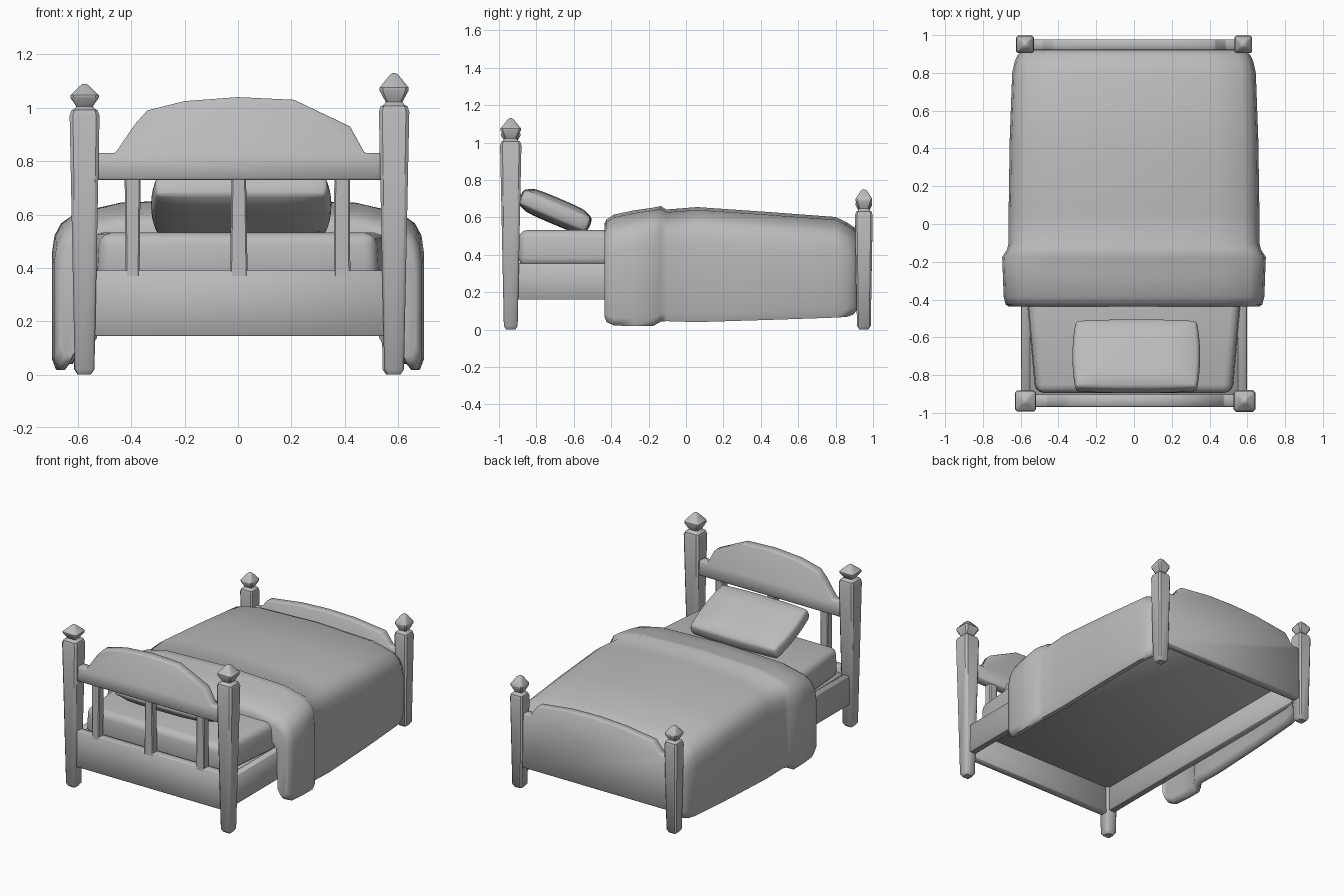
import bpy, bmesh, math
from mathutils import Matrix

if "Cube" in bpy.data.objects:
    bpy.data.objects.remove(bpy.data.objects["Cube"])

grey = bpy.data.materials.new("plain grey")
grey.diffuse_color = (0.5, 0.5, 0.5, 1)
grey.use_nodes = True
grey.node_tree.nodes["Principled BSDF"].inputs["Base Color"].default_value = grey.diffuse_color


def finish(name, bm, bevel=0, segments=1, angle=35):
    """Turn a bmesh into a named, shaded object."""
    bmesh.ops.recalc_face_normals(bm, faces=bm.faces)
    mesh = bpy.data.meshes.new(name)
    bm.to_mesh(mesh)
    bm.free()
    mesh.materials.append(grey)
    ob = bpy.data.objects.new(name, mesh)
    bpy.context.collection.objects.link(ob)
    bpy.ops.object.select_all(action='DESELECT')
    ob.select_set(True)
    bpy.context.view_layer.objects.active = ob
    if bevel:
        mod = ob.modifiers.new("soft edges", 'BEVEL')
        mod.width, mod.segments = bevel, segments
        mod.limit_method, mod.angle_limit = 'ANGLE', math.radians(40)
        bpy.ops.object.modifier_apply(modifier=mod.name)
    bpy.ops.object.shade_smooth_by_angle(angle=math.radians(angle))
    return ob


def loft(name, rings, **kw):
    """Bridge equal-length rings of points and cap both ends."""
    bm = bmesh.new()
    loops = [[bm.verts.new(p) for p in r] for r in rings]
    n = len(loops[0])
    for a, b in zip(loops, loops[1:]):
        for i in range(n):
            j = (i + 1) % n
            bm.faces.new((a[i], a[j], b[j], b[i]))
    bm.faces.new(loops[0])
    bm.faces.new(loops[-1])
    return finish(name, bm, **kw)


def square(cx, cy, z, rx, ry=None, cut=0.22):
    """Square section with chamfered corners."""
    ry = ry or rx
    c = min(rx, ry) * cut
    pts = [(rx, ry - c), (rx - c, ry), (c - rx, ry), (-rx, ry - c),
           (-rx, c - ry), (c - rx, -ry), (rx - c, -ry), (rx, c - ry)]
    return [(cx + x, cy + y, z) for x, y in pts]


def board(name, profile, y0, y1, bevel=0.006):
    """Extrude an x-z outline between two y values."""
    return loft(name, [[(x, y, z) for x, z in profile] for y in (y0, y1)],
                bevel=bevel, angle=50)


def box(name, x0, x1, y0, y1, z0, z1):
    return board(name, [(x0, z0), (x1, z0), (x1, z1), (x0, z1)], y0, y1, 0.003)


# tapered posts with pointed finials: name, x, y, top, tip, half width
for name, x, y, top, tip, r in (
        ("head_post_left", -0.575, -0.937, 0.995, 1.09, 0.056),
        ("head_post_right", 0.585, -0.937, 1.01, 1.13, 0.057),
        ("foot_post_left", -0.577, 0.951, 0.62, 0.72, 0.047),
        ("foot_post_right", 0.579, 0.951, 0.635, 0.75, 0.047)):
    h = tip - top
    levels = [(0, 0.024), (0.02, 0.037), (top - 0.025, r), (top - 0.004, r * 0.88),
              (top, r * 0.7), (top + h * 0.1, r * 0.55), (top + h * 0.45, r * 0.95),
              (top + h * 0.55, r * 0.95), (tip - 0.008, 0.017), (tip, 0.007)]
    loft(name, [square(x, y, z, w) for z, w in levels], angle=38)

# arched headboard
board("headboard_arch",
      [(-0.55, 0.73), (0.55, 0.73), (0.55, 0.83), (0.475, 0.83), (0.42, 0.93),
       (0.21, 1.03), (0, 1.04), (-0.2, 1.025), (-0.34, 0.99), (-0.385, 0.94),
       (-0.46, 0.83), (-0.55, 0.83)], -0.968, -0.902)

# headboard spindles
for i, (x, top, bottom) in enumerate(((-0.395, 0.03, 0.026), (0.003, 0.027, 0.033),
                                      (0.39, 0.029, 0.031))):
    loft(f"spindle_{i + 1}", [square(x, -0.937, 0.37, bottom, 0.026),
                              square(x, -0.937, 0.75, top, 0.026)], angle=25)

# lower head panel, foot panel, side rails and the base under the mattress
box("head_panel", -0.56, 0.56, -0.962, -0.91, 0.145, 0.39)
board("footboard",
      [(-0.56, 0.145), (0.56, 0.145), (0.56, 0.51), (0.485, 0.515), (0.43, 0.59),
       (0.2, 0.617), (0, 0.622), (-0.2, 0.612), (-0.43, 0.58), (-0.485, 0.51),
       (-0.56, 0.505)], 0.92, 0.978)
for side, s in (("left", -1), ("right", 1)):
    box(f"side_rail_{side}", min(s * 0.55, s * 0.597), max(s * 0.55, s * 0.597),
        -0.93, 0.95, 0.16, 0.355)
box("bed_base", -0.56, 0.56, -0.92, 0.93, 0.325, 0.35)

# mattress, slightly narrower at the head
loft("mattress", [[(-w - 0.01, y, 0.34), (w + 0.01, y, 0.34), (w, y, 0.532), (-w, y, 0.532)]
                  for y, w in ((-0.895, 0.515), (-0.45, 0.555), (0.5, 0.555), (0.88, 0.52))],
     bevel=0.045, segments=3, angle=60)


def blanket_ring(y, w, top, bottom):
    """Draped cross-section: outer skin over the bed, then inner skin back."""
    outer = [(w - 0.045, bottom), (w - 0.015, bottom), (w, bottom + 0.04),
             (w, top - 0.2), (w * 0.985, top - 0.13), (w * 0.95, top - 0.085),
             (w * 0.88, top - 0.05), (w * 0.65, top - 0.015)]
    inner = [(w * 0.8, top - 0.12), (w - 0.07, top - 0.2), (w - 0.062, bottom + 0.03)]
    half = outer + [(0, top)]
    pts = half + [(-x, z) for x, z in reversed(outer)]
    pts += [(-x, z) for x, z in reversed(inner)] + inner
    return [(x, y, z) for x, z in pts]


# blanket with a thicker turned-back hem near the pillow
loft("blanket", [blanket_ring(*s) for s in (
    (-0.437, 0.665, 0.565, 0.07), (-0.425, 0.68, 0.59, 0.04),
    (-0.385, 0.69, 0.615, 0.022), (-0.28, 0.694, 0.637, 0.018),
    (-0.175, 0.698, 0.652, 0.02), (-0.135, 0.672, 0.66, 0.042),
    (-0.105, 0.665, 0.642, 0.045), (0.06, 0.664, 0.655, 0.04),
    (0.45, 0.658, 0.628, 0.052), (0.8, 0.645, 0.602, 0.064),
    (0.86, 0.632, 0.573, 0.068), (0.895, 0.615, 0.55, 0.08),
    (0.918, 0.59, 0.525, 0.11))], angle=65)

# pillow: a cube puffed in the middle and leant on the headboard
bm = bmesh.new()
bmesh.ops.create_cube(bm, size=2)
bmesh.ops.subdivide_edges(bm, edges=bm.edges[:], cuts=7, use_grid_fill=True)
for v in bm.verts:
    x, y, z = v.co
    puff = max(0, (1 - x ** 4) * (1 - y ** 4))
    corner = 1 - 0.05 * x * x * y * y
    v.co = (x * 0.338 * corner * (1 - 0.03 * z * z),
            y * 0.203 * corner * (1 - 0.04 * z * z),
            z * (0.042 + 0.028 * puff ** 0.6))
bmesh.ops.transform(bm, verts=bm.verts, matrix=Matrix.Translation((0.012, -0.70, 0.635))
                    @ Matrix.Rotation(math.radians(-23), 4, 'X'))
finish("pillow", bm, bevel=0.018, segments=2, angle=70)
